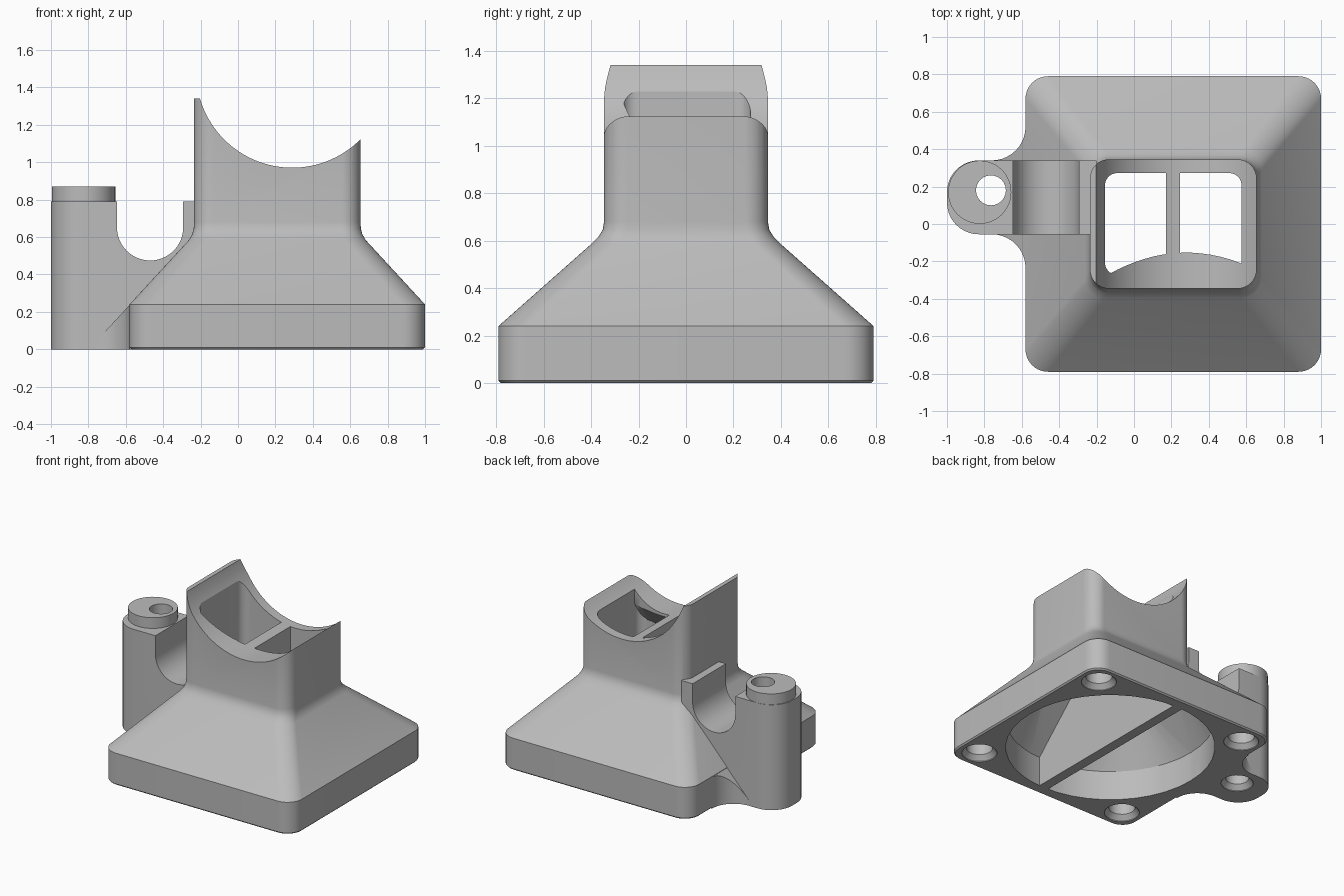
import bpy, bmesh, math

if "Cube" in bpy.data.objects:
    bpy.data.objects.remove(bpy.data.objects["Cube"])

grey = bpy.data.materials.new("plain_grey")
grey.diffuse_color = (0.5, 0.5, 0.5, 1)
grey.use_nodes = True
grey.node_tree.nodes["Principled BSDF"].inputs["Base Color"].default_value = grey.diffuse_color


def arc(cx, cy, r, a0, a1, n=10):
    return [(cx + r * math.cos(math.radians(a0 + (a1 - a0) * i / n)),
             cy + r * math.sin(math.radians(a0 + (a1 - a0) * i / n))) for i in range(n + 1)]


def rounded(x0, x1, y0, y1, radii):
    """Rounded rectangle; radii run from the +x+y corner anticlockwise."""
    a, b, c, d = radii
    return (arc(x1 - a, y1 - a, a, 0, 90) + arc(x0 + b, y1 - b, b, 90, 180) +
            arc(x0 + c, y0 + c, c, 180, 270) + arc(x1 - d, y0 + d, d, 270, 360))


def loft(name, rings):
    """Skin a closed solid through rings of equal point count."""
    bm = bmesh.new()
    loops = [[bm.verts.new(p) for p in ring] for ring in rings]
    n = len(loops[0])
    for lo, hi in zip(loops, loops[1:]):
        for i in range(n):
            j = (i + 1) % n
            bm.faces.new((lo[i], lo[j], hi[j], hi[i]))
    bm.faces.new(loops[0][::-1])
    bm.faces.new(loops[-1])
    bmesh.ops.recalc_face_normals(bm, faces=bm.faces[:])
    me = bpy.data.meshes.new(name)
    bm.to_mesh(me)
    bm.free()
    me.materials.append(grey)
    ob = bpy.data.objects.new(name, me)
    bpy.context.collection.objects.link(ob)
    return ob


def at(pts, z):
    return [(x, y, z) for x, y in pts]


def prism(name, pts, z0, z1):
    return loft(name, [at(pts, z0), at(pts, z1)])


def along_y(name, pts, y0, y1):
    return loft(name, [[(x, y, z) for x, z in pts] for y in (y0, y1)])


def combine(target, tool, op):
    bpy.context.view_layer.objects.active = target
    m = target.modifiers.new("bool", 'BOOLEAN')
    m.operation, m.solver, m.object = op, 'EXACT', tool
    bpy.ops.object.modifier_apply(modifier=m.name)
    bpy.data.objects.remove(tool)


def screw_hole(x, y, top, r=0.09):
    prof = [(-0.05, r + 0.03), (0.005, r + 0.03), (0.04, r), (top, r)]
    return loft("screw_hole", [at(arc(x, y, q, 0, 345, 23), z) for z, q in prof])


# outer shell: square base, sloped hood, neck
shell = [(0, -.57, .99, .78, .11), (.01, -.58, 1, .79, .12), (.24, -.58, 1, .79, .12),
         (.585, -.262, .682, .400, .11), (.615, -.245, .665, .370, .105),
         (.645, -.237, .657, .351, .10), (.68, -.235, .655, .345, .10),
         (1.34, -.235, .655, .345, .10)]
body = loft("duct_body", [at(rounded(x0, x1, -y, y, [r] * 4), z) for z, x0, x1, y, r in shell])

# web with concave sides, its top continuing the hood slope
web = [(-.5, .52)] + arc(-.76, .52, .18, 0, -90) + arc(-.76, -.235, .18, 90, 0) + [(-.5, -.235)]
combine(body, loft("web", [at(web, 0), [(x, y, .237 + (x + .58) * 1.085) for x, y in web]]), 'UNION')

# side lug with a U groove and a raised boss
lug = prism("lug", rounded(-1, -.2, -.055, .34, (.005, .17, .17, .005)), 0, .79)
groove = [(-.293, 1), (-.647, 1)] + arc(-.47, .652, .177, 180, 360, 32)
combine(lug, along_y("groove", groove, -.2, .5), 'DIFFERENCE')
combine(lug, prism("boss", arc(-.825, .17, .169, 0, 352.5, 47), .6, .87), 'UNION')
combine(body, lug, 'UNION')

# saddle cut across the top of the neck
combine(body, along_y("saddle", arc(.29, 1.485, .514, 0, 357, 119), -1, 1), 'DIFFERENCE')

# air passage: round at the bottom, rectangular at the top, split by a bar
round_end = rounded(-.5, .92, -.71, .71, [.705] * 4)
square_end = rounded(-.155, .575, -.272, .272, [.065] * 4)
passage = loft("passage", [at(round_end, -.1), at(round_end, .22),
                           at(square_end, .64), at(square_end, 1.6)])
combine(passage, prism("bar", [(.17, -1), (.245, -1), (.245, 1), (.17, 1)], -.2, 1.7), 'DIFFERENCE')
# curved lip that narrows the outlet at the front
xs = [-.19 + .8 * i / 16 for i in range(17)]
edge = [(x, -.153 - .67 * (x - .28) ** 2) for x in xs]
wall = [(x, -.5) for x in xs]
under = [(x, -.29 - .01 * i / 16) for i, x in enumerate(xs)]
back = [(x, -.5) for x in reversed(xs)]
lip = loft("lip", [at(under + back, .78), at(edge + back, .95), at(edge + back, 1.7)])
combine(passage, lip, 'DIFFERENCE')
combine(body, passage, 'DIFFERENCE')

# screw holes: four corners and the lug
for sx in (-1, 1):
    for sy in (-1, 1):
        combine(body, screw_hole(.21 + .632 * sx, .632 * sy, .22), 'DIFFERENCE')
combine(body, screw_hole(-.765, .18, 1, .08), 'DIFFERENCE')

bpy.ops.object.select_all(action='DESELECT')
body.select_set(True)
bpy.context.view_layer.objects.active = body
bpy.ops.object.shade_smooth_by_angle(angle=math.radians(30))
